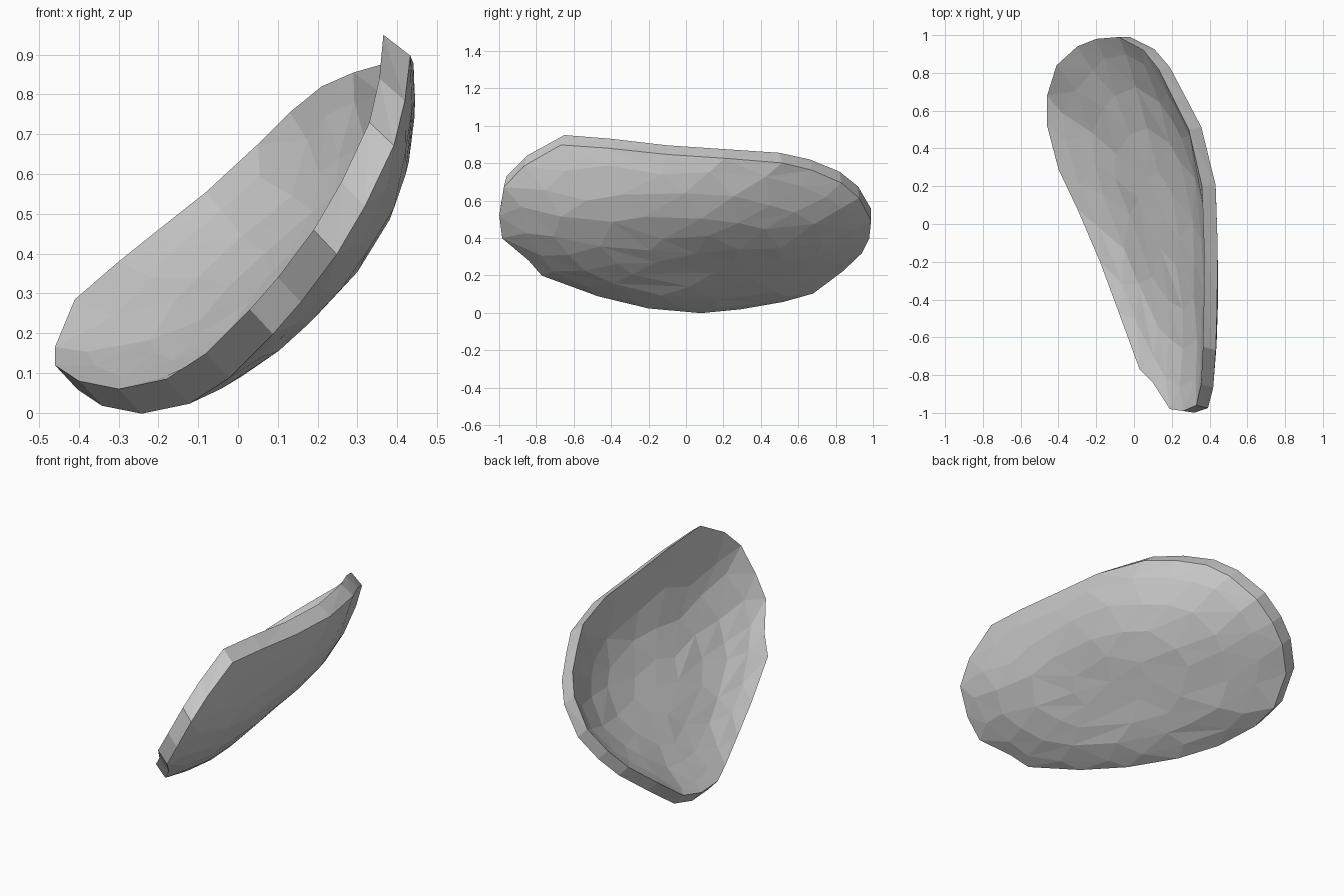
import bpy, bmesh, random
from mathutils import Vector

random.seed(4)
cube = bpy.data.objects.get("Cube")
if cube:
    bpy.data.objects.remove(cube, do_unlink=True)

# Crest of the shell's rim, running round the opening
RIM = [Vector(p) for p in (
    (-.46, .52, .12), (-.4, .29, .08), (-.3, .08, .06), (-.18, -.2, .085),
    (-.08, -.47, .15), (.03, -.77, .26), (.1, -.84, .34), (.19, -.98, .46),
    (.26, -.99, .58), (.33, -.96, .73), (.355, -.85, .84), (.365, -.65, .95),
    (.37, -.4, .93), (.37, -.1, .895), (.36, .2, .875), (.29, .5, .855),
    (.21, .66, .82), (.13, .82, .755), (.05, .92, .675), (-.08, .99, .555),
    (-.2, .98, .46), (-.3, .94, .38), (-.41, .84, .285), (-.46, .68, .165))]
COUNT = len(RIM)
DOWN = Vector((.68, 0, -.73))        # direction in which the bowl bulges
THICKNESS = .085
DEPTH = .185
TILT = .11                           # lean of the opening along its length
centre = sum(RIM, Vector()) / COUNT


def rim_point(t):
    """Point on the closed rim at a fraction t of its length."""
    f = (t % 1) * COUNT
    i = int(f)
    return RIM[i % COUNT].lerp(RIM[(i + 1) % COUNT], f - i)


def bowl_point(t, s, outer):
    """Point of a skin at fraction t round the rim and s out from the middle."""
    spoke = rim_point(t) - centre
    lift = -spoke.dot(DOWN) - TILT * spoke.y
    p = centre + spoke * s + DOWN * (DEPTH * (1 - s ** 3) + lift * (s - s * s))
    if outer:
        side = spoke - DOWN * spoke.dot(DOWN)
        p += DOWN * THICKNESS + side.normalized() * .06 * max(0, side.z) * s
    return p


def bowl_ring(bm, scale, sides, outer):
    """One closed ring of the inner or outer skin, slightly uneven inside."""
    uneven = 0 if scale == 1 else 1
    ring = []
    for i in range(sides):
        t = (i + uneven * random.uniform(.1, .5)) / sides
        s = scale + uneven * random.uniform(-.025, .025)
        ring.append((t, bm.verts.new(bowl_point(t, s, outer))))
    return ring


def zip_rings(bm, a, b):
    """Join two rings of different counts with triangles."""
    i = j = 0
    while i < len(a) or j < len(b):
        va, vb = a[i % len(a)][1], b[j % len(b)][1]
        next_a = a[(i + 1) % len(a)][0] + (i + 1) // len(a)
        next_b = b[(j + 1) % len(b)][0] + (j + 1) // len(b)
        if j >= len(b) or (i < len(a) and next_a <= next_b):
            i += 1
            bm.faces.new((va, a[i % len(a)][1], vb))
        else:
            j += 1
            bm.faces.new((va, b[j % len(b)][1], vb))


def cap(bm, ring, outer):
    """Close the middle of a skin with a fan."""
    tip = bm.verts.new(bowl_point(0, 0, outer))
    for k in range(len(ring)):
        bm.faces.new((ring[k][1], ring[(k + 1) % len(ring)][1], tip))


# Inner and outer skins, joined by the rim strip
bm = bmesh.new()
LEVELS = ((1, COUNT), (.88, 23), (.7, 19), (.48, 13), (.24, 7))
edges = []
for outer in (False, True):
    rings = [bowl_ring(bm, s, n, outer) for s, n in LEVELS]
    for a, b in zip(rings, rings[1:]):
        zip_rings(bm, a, b)
    cap(bm, rings[-1], outer)
    edges.append(rings[0])
zip_rings(bm, *edges)
bmesh.ops.recalc_face_normals(bm, faces=bm.faces)

mesh = bpy.data.meshes.new("shell")
bm.to_mesh(mesh)
bm.free()
shell = bpy.data.objects.new("shell", mesh)
bpy.context.collection.objects.link(shell)

# Plain grey stone
grey = bpy.data.materials.new("grey")
grey.use_nodes = True
colour = (.6, .6, .6, 1)
grey.diffuse_color = colour
grey.node_tree.nodes["Principled BSDF"].inputs["Base Color"].default_value = colour
mesh.materials.append(grey)
